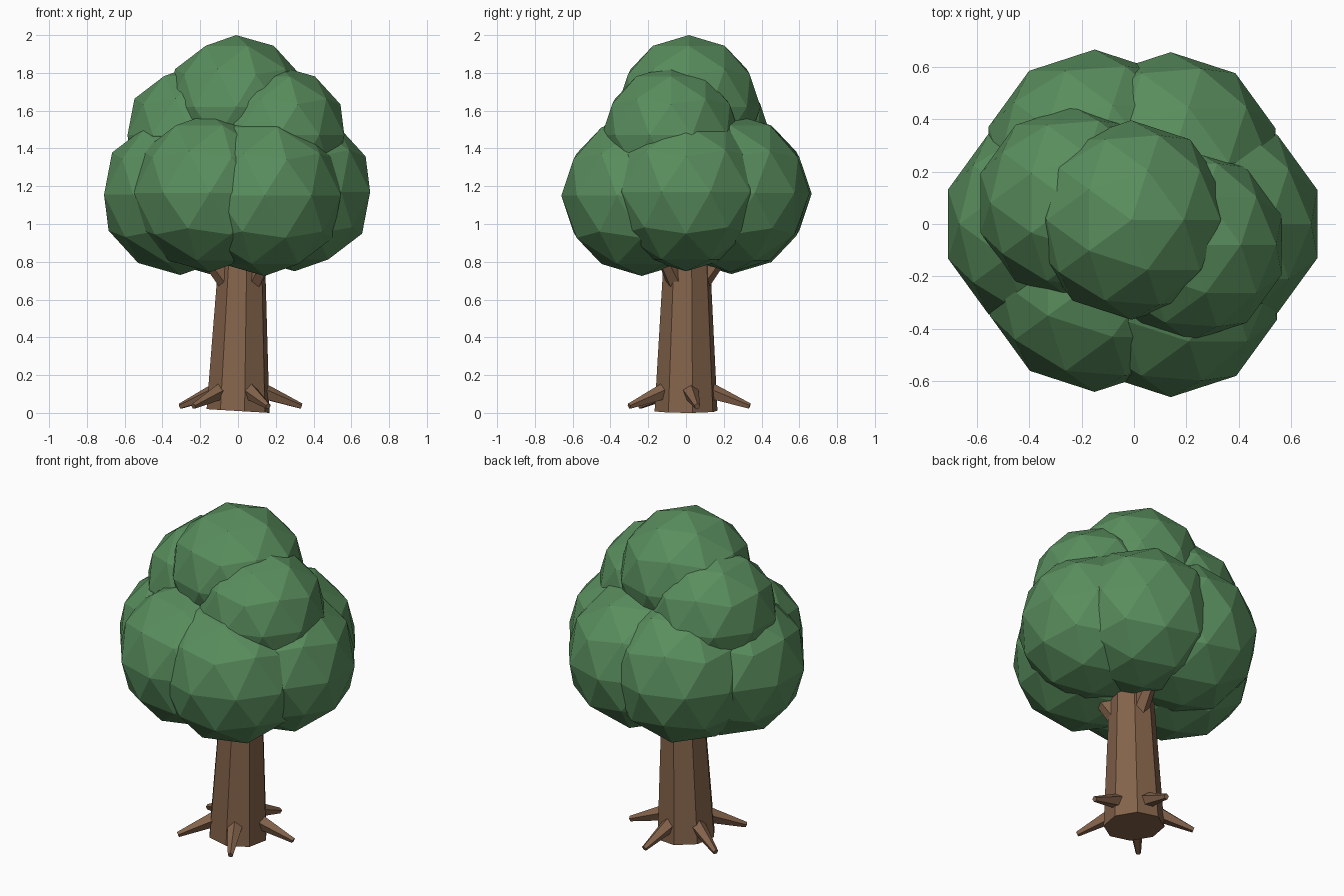
import bpy, bmesh, math
from mathutils import Vector, Matrix

if "Cube" in bpy.data.objects:
    bpy.data.objects.remove(bpy.data.objects["Cube"])


def material(name, color):
    m = bpy.data.materials.new(name)
    m.diffuse_color = color
    m.use_nodes = True
    m.node_tree.nodes["Principled BSDF"].inputs["Base Color"].default_value = m.diffuse_color
    return m


BARK = material("bark", (0.23, 0.125, 0.07, 1))
LEAF = material("leaf", (0.10, 0.27, 0.11, 1))


def finish(bm, name, mat):
    me = bpy.data.meshes.new(name)
    bm.to_mesh(me)
    bm.free()
    me.materials.append(mat)
    ob = bpy.data.objects.new(name, me)
    bpy.context.collection.objects.link(ob)
    return ob


def taper(name, a, b, r1, r2, sides, spin=0.0):
    """Faceted tapered limb from point a to point b."""
    a, b = Vector(a), Vector(b)
    d = b - a
    bm = bmesh.new()
    bmesh.ops.create_cone(bm, cap_ends=True, segments=sides, radius1=r1, radius2=r2,
                          depth=d.length,
                          matrix=Matrix.Translation((a + b) / 2)
                          @ d.to_track_quat('Z', 'Y').to_matrix().to_4x4()
                          @ Matrix.Rotation(spin, 4, 'Z'))
    return finish(bm, name, BARK)


def clump(name, center, r):
    """Low-poly ball of leaves."""
    bm = bmesh.new()
    bmesh.ops.create_icosphere(bm, subdivisions=2, radius=r,
                               matrix=Matrix.Translation(center))
    return finish(bm, name, LEAF)


# Trunk, leaning slightly to the right
trunk = taper("trunk", (0, 0, 0.01), (0.024, 0.005, 0.95), 0.17, 0.118, 8)
for v in trunk.data.vertices:
    if v.co.z < 0.1:
        v.co.z = max(0, 0.01 - 0.06 * v.co.x)

# Five roots spreading around the foot
for i in range(5):
    a = math.radians(10 + 72 * i)
    c, s = math.cos(a), math.sin(a)
    taper(f"root_{i + 1}", (0.10 * c, 0.10 * s, 0.125),
          (0.34 * c, 0.34 * s, 0.035), 0.05, 0.016, 5)

# Short branches reaching up into the crown
for i, deg in enumerate((200, 320, 80)):
    a = math.radians(deg)
    c, s = math.cos(a), math.sin(a)
    taper(f"branch_{i + 1}", (0.02 + 0.06 * c, 0.06 * s, 0.67),
          (0.30 * c, 0.30 * s, 0.98), 0.055, 0.03, 6)

# Lower ring of foliage
lower = [(0.30, 0.0, 1.17, 0.42), (0.14, 0.235, 1.165, 0.42),
         (-0.15, 0.24, 1.16, 0.425), (-0.305, 0.0, 1.155, 0.425),
         (-0.15, -0.22, 1.165, 0.42), (0.14, -0.235, 1.15, 0.425)]
for i, (x, y, z, r) in enumerate(lower):
    clump(f"lower_foliage_{i + 1}", (x, y, z), r)

# Two middle clumps and the crown top
clump("middle_foliage_left", (-0.235, 0.08, 1.47), 0.368)
clump("middle_foliage_right", (0.215, -0.08, 1.47), 0.366)
clump("top_foliage", (-0.01, 0.015, 1.62), 0.38)
